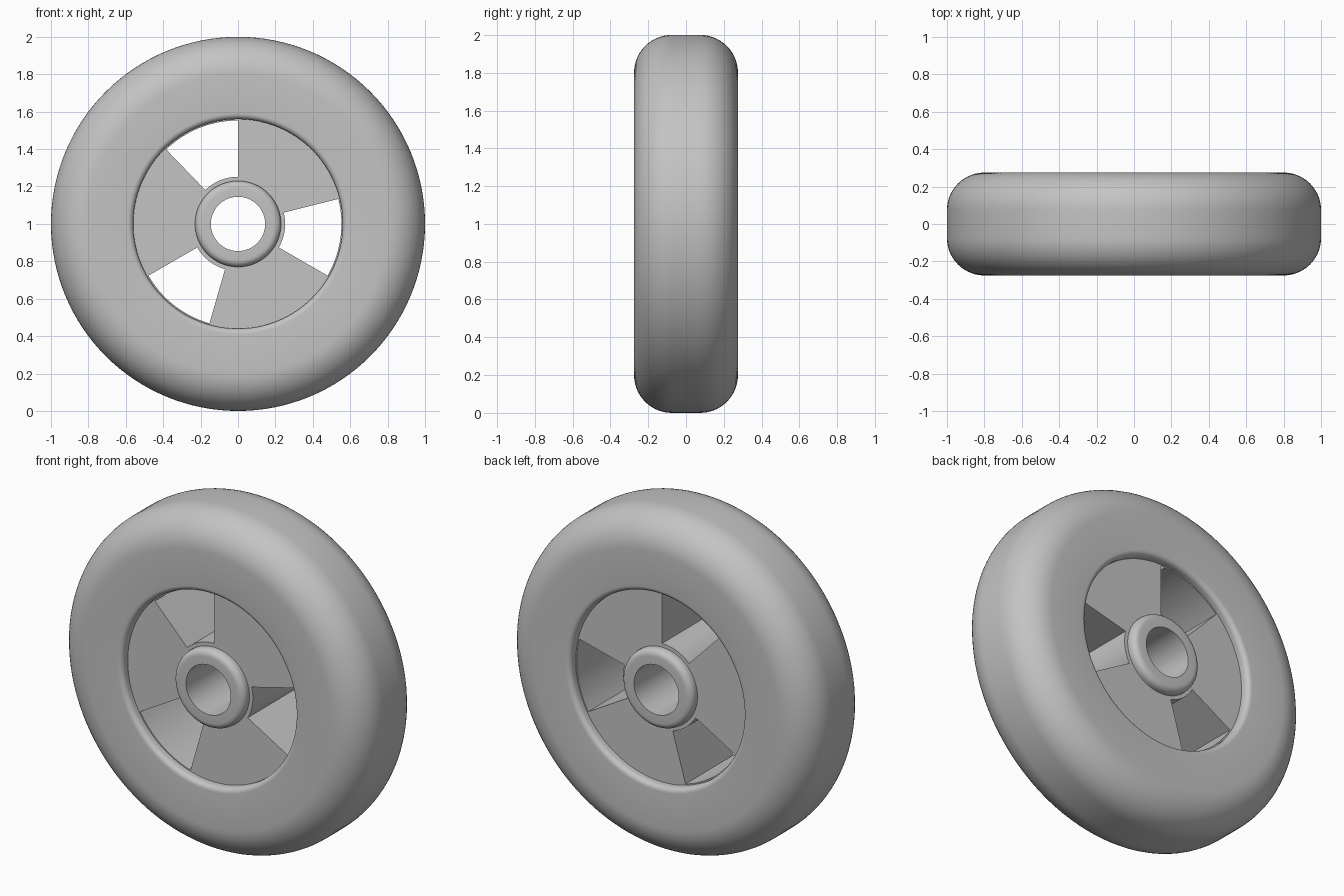
import bpy, bmesh
from math import radians, cos, sin, pi
from mathutils import Matrix, Vector

cube = bpy.data.objects.get("Cube")
if cube:
    bpy.data.objects.remove(cube, do_unlink=True)

HALF = 0.275      # half width of the tyre and hub
WEB = 0.222       # half thickness of the web between them
AXLE = Vector((0, 0, 1))


def arc(cr, cy, radius, start, end, steps):
    """Points (r, y) on a profile arc."""
    angles = [radians(start + (end - start) * i / steps) for i in range(steps + 1)]
    return [(cr + radius * cos(a), cy + radius * sin(a)) for a in angles]


def make_object(name, bm, mat):
    bmesh.ops.recalc_face_normals(bm, faces=bm.faces[:])
    mesh = bpy.data.meshes.new(name)
    bm.to_mesh(mesh)
    bm.free()
    mesh.materials.append(mat)
    obj = bpy.data.objects.new(name, mesh)
    bpy.context.collection.objects.link(obj)
    obj.location = AXLE
    return obj


def lathe(name, profile, mat, segments=128):
    """Revolve a closed (r, y) profile around the y axis."""
    bm = bmesh.new()
    rings = []
    for i in range(segments):
        a = 2 * pi * i / segments
        rings.append([bm.verts.new((r * cos(a), y, r * sin(a))) for r, y in profile])
    n = len(profile)
    for i, ring in enumerate(rings):
        nxt = rings[(i + 1) % segments]
        for j in range(n):
            k = (j + 1) % n
            bm.faces.new((ring[j], ring[k], nxt[k], nxt[j]))
    return make_object(name, bm, mat)


def sector(name, inner, outer, start, end, mat, steps=16):
    """Ring-sector prism used to cut a window."""
    bm = bmesh.new()
    outline = [(r, y) for r, y in arc(0, 0, outer, start, end, steps)]
    outline += arc(0, 0, inner, end, start, steps)
    base = bm.faces.new([bm.verts.new((x, -0.5, z)) for x, z in outline])
    new = bmesh.ops.extrude_face_region(bm, geom=[base])["geom"]
    verts = [v for v in new if isinstance(v, bmesh.types.BMVert)]
    bmesh.ops.translate(bm, verts=verts, vec=(0, 1, 0))
    obj = make_object(name, bm, mat)
    obj.hide_render = True
    return obj


grey = bpy.data.materials.new("light_grey")
grey.use_nodes = True
colour = (0.55, 0.55, 0.55, 1)
grey.diffuse_color = colour
grey.node_tree.nodes["Principled BSDF"].inputs["Base Color"].default_value = colour

# Half profile: bore, rounded hub, web, rounded rim lip, tyre shoulder
half = [(0.145, HALF)]
half += arc(0.193, HALF - 0.037, 0.037, 90, 0, 6)
half += [(0.23, WEB), (0.56, WEB)]
half += arc(0.59, HALF - 0.03, 0.03, 180, 90, 6)
half += arc(0.8, HALF - 0.2, 0.2, 90, 0, 14)
profile = half + [(r, -y) for r, y in reversed(half)]
wheel = lathe("wheel", profile, grey)

# Three windows through the web
bpy.context.view_layer.objects.active = wheel
wheel.select_set(True)
for i in range(3):
    start = 90 + 120 * i
    cutter = sector("window_cutter", 0.252, 0.553, start, start + 44, grey)
    cut = wheel.modifiers.new("window", 'BOOLEAN')
    cut.operation = 'DIFFERENCE'
    cut.solver = 'EXACT'
    cut.object = cutter
    bpy.ops.object.modifier_apply(modifier=cut.name)
    bpy.data.objects.remove(cutter, do_unlink=True)

bpy.ops.object.shade_smooth_by_angle(angle=radians(35))
